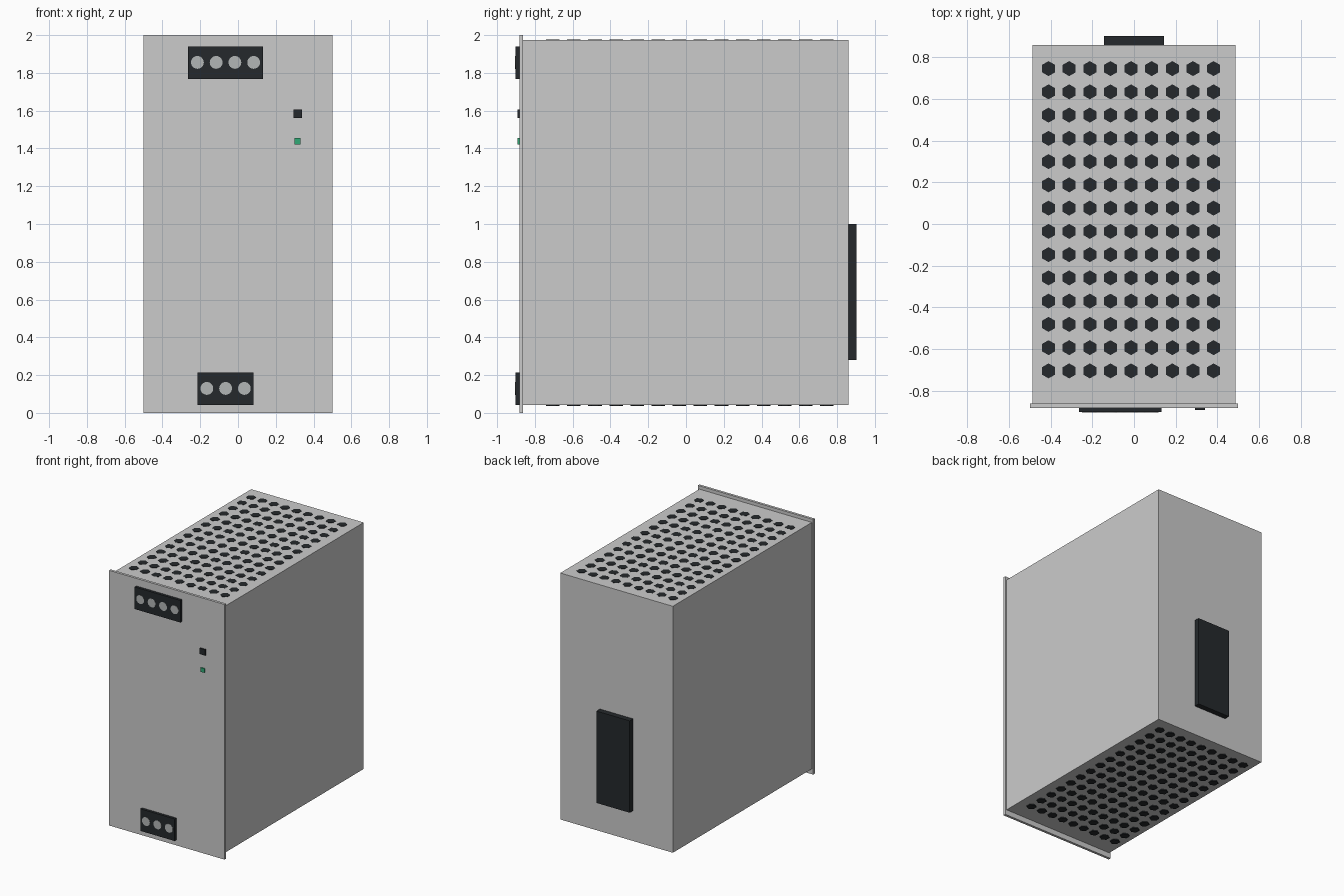
import bpy, bmesh
from math import pi
from mathutils import Matrix

if "Cube" in bpy.data.objects:
    bpy.data.objects.remove(bpy.data.objects["Cube"])


def material(name, rgb):
    m = bpy.data.materials.new(name)
    m.diffuse_color = (*rgb, 1)
    m.use_nodes = True
    m.node_tree.nodes["Principled BSDF"].inputs["Base Color"].default_value = m.diffuse_color
    return m


BLACK = material("black_plastic", (0.018, 0.022, 0.025))
STEEL = material("screw_steel", (0.45, 0.47, 0.47))
GREEN = material("green_lamp", (0.03, 0.4, 0.18))


def finish(name, bm, mat):
    mesh = bpy.data.meshes.new(name)
    bm.to_mesh(mesh)
    bm.free()
    ob = bpy.data.objects.new(name, mesh)
    bpy.context.collection.objects.link(ob)
    if mat:
        mesh.materials.append(mat)
    return ob


def box(name, x, y, z, mat=None):
    """Box from (min, max) ranges on each axis."""
    bm = bmesh.new()
    size = Matrix.Diagonal((x[1] - x[0], y[1] - y[0], z[1] - z[0], 1))
    mid = Matrix.Translation((sum(x) / 2, sum(y) / 2, sum(z) / 2))
    bmesh.ops.create_cube(bm, size=1, matrix=mid @ size)
    return finish(name, bm, mat)


def prisms(name, centres, sides, radius, depth, rot, mat):
    """Repeated round or hexagonal prisms in a single mesh."""
    bm = bmesh.new()
    for c in centres:
        bmesh.ops.create_cone(bm, cap_ends=True, segments=sides, radius1=radius,
                              radius2=radius, depth=depth,
                              matrix=Matrix.Translation(c) @ rot)
    return finish(name, bm, mat)


# Housing and the slightly larger front plate
box("housing", (-0.488, 0.488), (-0.863, 0.86), (0.042, 1.974))
box("front_plate", (-0.5, 0.5), (-0.882, -0.862), (0, 2))

# Rear rail mount
box("rail_mount", (-0.144, 0.144), (0.858, 0.903), (0.28, 1.0), BLACK)

# Terminal blocks with round screws
facing_front = Matrix.Rotation(pi / 2, 4, 'X')
for label, x0, x1, z0, z1, count in (("upper", -0.264, 0.132, 1.768, 1.941, 4),
                                     ("lower", -0.214, 0.082, 0.042, 0.215, 3)):
    box(label + "_terminal_block", (x0, x1), (-0.903, -0.88), (z0, z1), BLACK)
    centres = [(x0 + 0.049 + 0.0993 * i, -0.9, (z0 + z1) / 2 + 0.001)
               for i in range(count)]
    screws = prisms(label + "_terminal_screws", centres, 24, 0.034, 0.01,
                    facing_front, STEEL)
    bpy.context.view_layer.objects.active = screws
    screws.select_set(True)
    bpy.ops.object.shade_smooth_by_angle()
    screws.select_set(False)

# Adjustment knob and status lamp
box("adjuster", (0.293, 0.34), (-0.893, -0.88), (1.56, 1.606), BLACK)
box("status_lamp", (0.3, 0.332), (-0.891, -0.88), (1.422, 1.454), GREEN)

# Hexagonal ventilation openings on the top and bottom
for label, z in (("top", 1.971), ("bottom", 0.041)):
    grid = [(-0.41 + 0.099 * i, -0.705 + 0.1116 * j, z)
            for i in range(9) for j in range(14)]
    prisms(label + "_vents", grid, 6, 0.036, 0.01, Matrix.Identity(4), BLACK)
